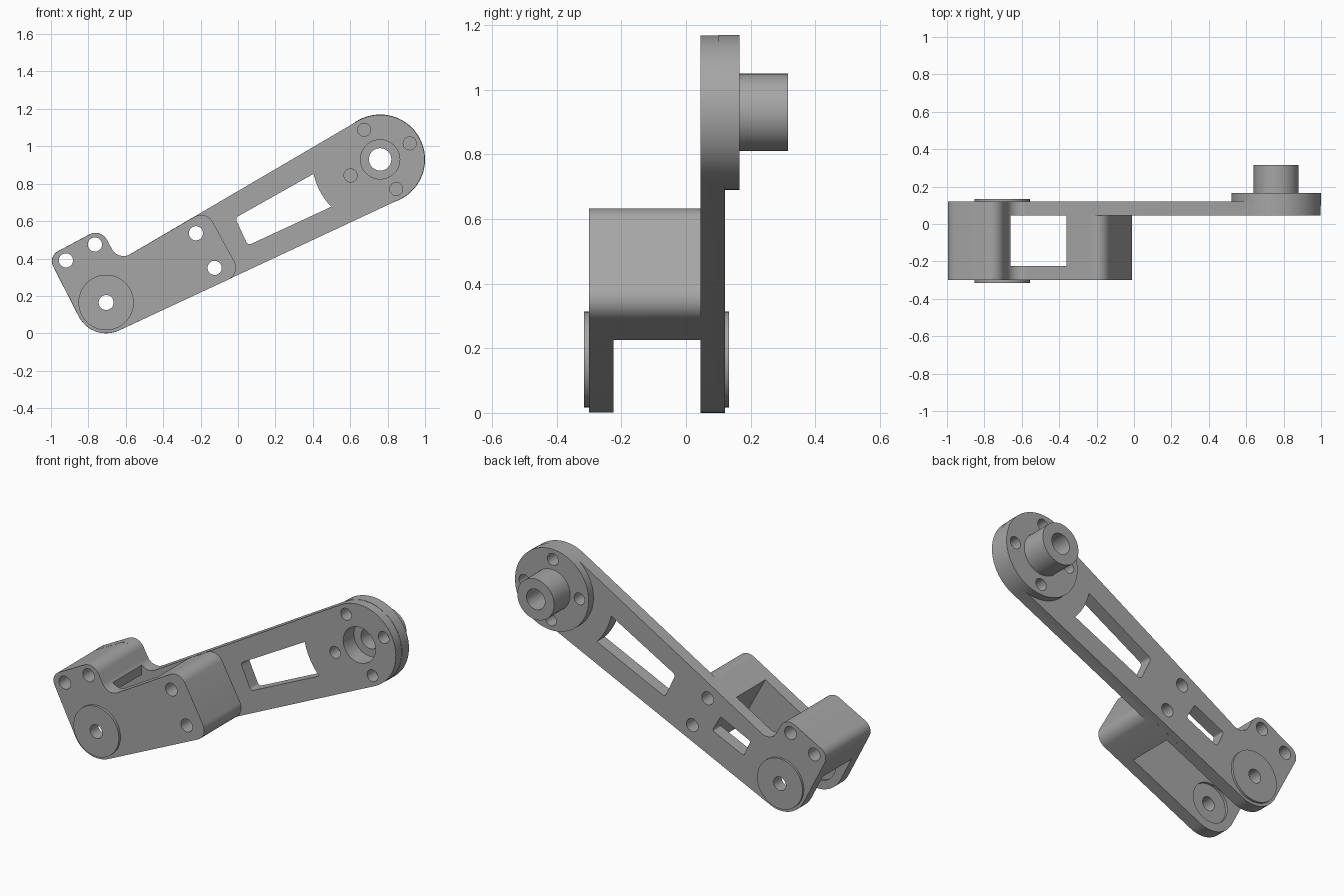
import bpy, bmesh, math
from mathutils import Vector

if "Cube" in bpy.data.objects:
    bpy.data.objects.remove(bpy.data.objects["Cube"])

PIVOT, HUB = (-0.705, 0.165), (0.76, 0.93)

grey = bpy.data.materials.new("machined grey")
grey.diffuse_color = (0.38, 0.38, 0.38, 1)
grey.use_nodes = True
grey.node_tree.nodes["Principled BSDF"].inputs["Base Color"].default_value = grey.diffuse_color


def arc(c, r, a0, a1, n):
    """Points on an arc in the x-z plane, angles in degrees."""
    return [(c[0] + r * math.cos(math.radians(a0 + (a1 - a0) * i / n)),
             c[1] + r * math.sin(math.radians(a0 + (a1 - a0) * i / n))) for i in range(n + 1)]


def rounded(pts, n=10):
    """Fillet every (x, z, radius) corner; keep plain (x, z) points."""
    out = []
    for i, p in enumerate(pts):
        if len(p) == 2:
            out.append(p)
            continue
        P = Vector(p[:2])
        u = (Vector(pts[i - 1][:2]) - P).normalized()
        v = (Vector(pts[(i + 1) % len(pts)][:2]) - P).normalized()
        half = u.angle(v) / 2
        c = P + (u + v).normalized() * (p[2] / math.sin(half))
        s = P + u * (p[2] / math.tan(half)) - c
        e = P + v * (p[2] / math.tan(half)) - c
        a0 = math.atan2(s.y, s.x)
        d = (math.atan2(e.y, e.x) - a0 + math.pi) % (2 * math.pi) - math.pi
        out += arc(c, p[2], math.degrees(a0), math.degrees(a0 + d), n)
    return out


def prism(name, pts, y0, y1):
    """Extrude an x-z outline from y0 to y1."""
    bm = bmesh.new()
    f = bm.faces.new([bm.verts.new((x, y0, z)) for x, z in pts])
    ext = bmesh.ops.extrude_face_region(bm, geom=[f])["geom"]
    for v in ext:
        if isinstance(v, bmesh.types.BMVert):
            v.co.y = y1
    bmesh.ops.recalc_face_normals(bm, faces=bm.faces)
    me = bpy.data.meshes.new(name)
    bm.to_mesh(me)
    bm.free()
    me.materials.append(grey)
    ob = bpy.data.objects.new(name, me)
    bpy.context.collection.objects.link(ob)
    return ob


def disc(c, r, y0, y1, n=48):
    return prism("disc", arc(c, r, 0, 360, n)[:-1], y0, y1)


def combine(ob, tool, op):
    m = ob.modifiers.new("bool", 'BOOLEAN')
    m.operation, m.solver, m.object = op, 'EXACT', tool
    bpy.context.view_layer.objects.active = ob
    bpy.ops.object.modifier_apply(modifier=m.name)
    bpy.data.objects.remove(tool)


def cut(tool):
    combine(arm, tool, 'DIFFERENCE')


def add(tool):
    combine(arm, tool, 'UNION')


# long back plate
foot = arc(PIVOT, 0.165, 207, 295, 20)
ear = [(-0.64, 0.386, 0.07), (-0.733, 0.562, 0.07), (-1.0155, 0.411, 0.06)]
arm = prism("lever_arm", rounded(foot + arc(HUB, 0.238, -65, 120, 48) + ear), 0.045, 0.12)

# front block, shrunk a hair so its walls stay inside the plate outline
block = rounded(foot + [(0.0175, 0.319, 0.07), (-0.1696, 0.66, 0.07)] + ear)
block = [(-0.5 + (x + 0.5) * 0.998, 0.32 + (z - 0.32) * 0.998) for x, z in block]
add(prism("block", block, -0.30, 0.08))

# channel that leaves two spacers between the plates
cut(prism("channel", [(-1.1, 0.132), (-0.66, 0.376), (-0.66, 0.52), (-0.55, 0.66), (-0.41, 0.641),
                      (-0.05, -0.022), (-0.05, -0.1), (-1.1, -0.1)], -0.225, 0.045))

# hub flange and shaft
add(disc(HUB, 0.24, 0.10, 0.165, 64))
add(disc(HUB, 0.12, 0.14, 0.315))

# pivot pads outside, shallow recesses inside
add(disc(PIVOT, 0.148, -0.315, -0.28))
add(disc(PIVOT, 0.148, 0.10, 0.133))
cut(disc(PIVOT, 0.115, -0.24, -0.20))
cut(disc(PIVOT, 0.115, 0.02, 0.06))

# long window with an end concentric to the hub, and the small window
a0 = math.degrees(math.atan2(0.675 - HUB[1], 0.497 - HUB[0])) % 360
a1 = math.degrees(math.atan2(0.853 - HUB[1], 0.405 - HUB[0])) % 360
cut(prism("window", rounded([(-0.015, 0.617, 0.02), (0.053, 0.47, 0.02)]
                            + arc(HUB, 0.364, a0, a1, 10)), 0.0, 0.2))
cut(prism("small_window", rounded([(-0.255, 0.355, 0.012), (-0.31, 0.449, 0.012),
                                   (-0.505, 0.357, 0.012), (-0.46, 0.26, 0.012)]), 0.0, 0.2))

# through holes: pivot, spacers, hub bore
for c, r in [(PIVOT, 0.04), ((-0.92, 0.39), 0.038), ((-0.765, 0.475), 0.038),
             ((-0.225, 0.535), 0.038), ((-0.125, 0.35), 0.038), (HUB, 0.06)]:
    cut(disc(c, r, -0.5, 0.5, 32))

# counterbore and blind screw holes on both sides of the flange
cut(disc(HUB, 0.105, 0.0, 0.145))
for k in range(4):
    for start, y0, y1 in [(28.5, 0.0, 0.12), (2, 0.085, 0.2)]:
        a = math.radians(start + 90 * k)
        c = (HUB[0] + 0.18 * math.cos(a), HUB[1] + 0.18 * math.sin(a))
        cut(disc(c, 0.035, y0, y1, 24))

bpy.ops.object.select_all(action='DESELECT')
arm.select_set(True)
bpy.context.view_layer.objects.active = arm
bpy.ops.object.shade_smooth_by_angle(angle=math.radians(30))
